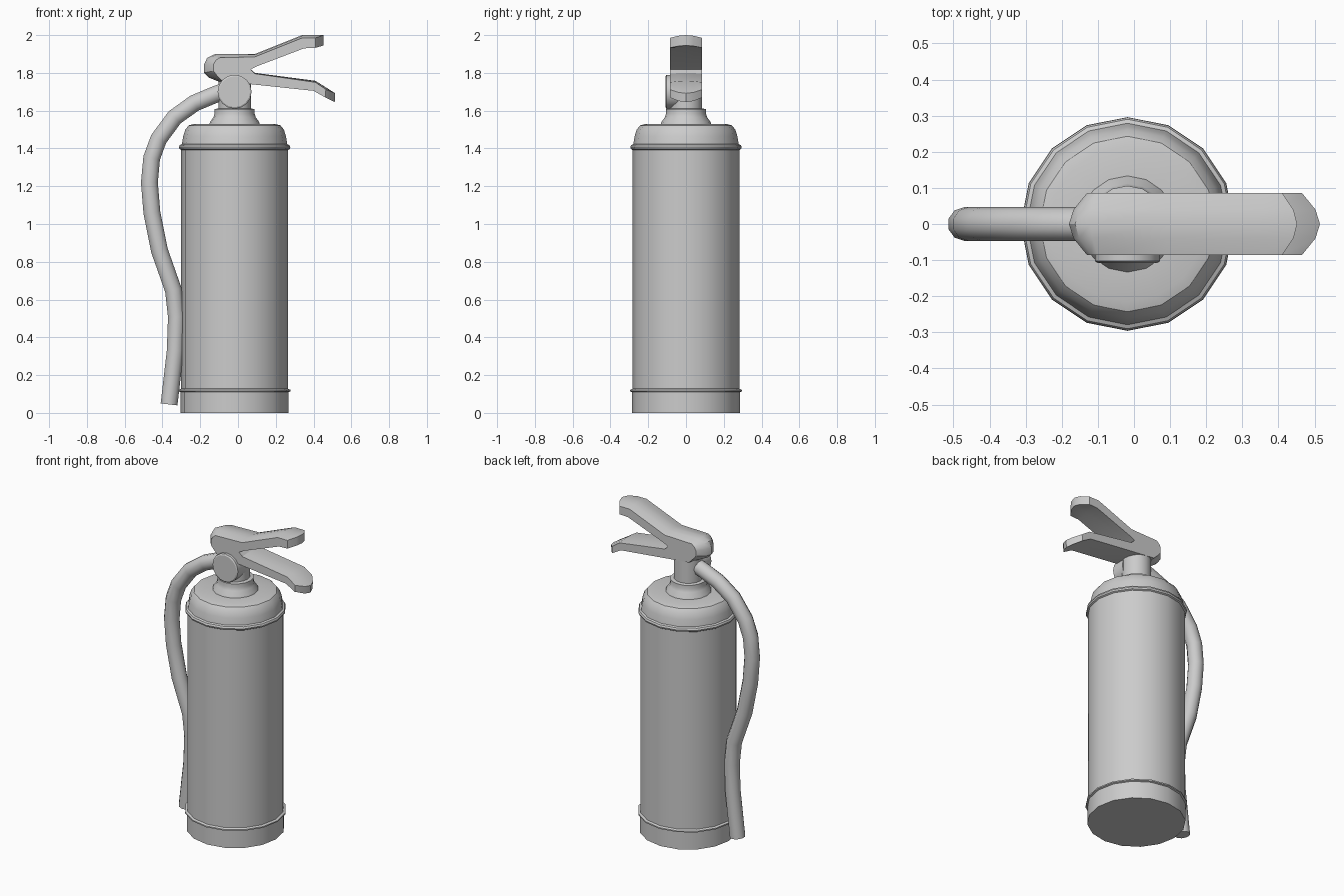
import bpy, bmesh
from math import cos, sin, pi, radians

if "Cube" in bpy.data.objects:
    bpy.data.objects.remove(bpy.data.objects["Cube"])

CX = -0.018  # axis of the cylinder body


def finish(bm, name):
    bmesh.ops.recalc_face_normals(bm, faces=bm.faces)
    me = bpy.data.meshes.new(name)
    bm.to_mesh(me)
    bm.free()
    ob = bpy.data.objects.new(name, me)
    bpy.context.collection.objects.link(ob)
    bpy.ops.object.select_all(action='DESELECT')
    ob.select_set(True)
    bpy.context.view_layer.objects.active = ob
    bpy.ops.object.shade_smooth_by_angle(angle=radians(32))
    return ob


def loft(name, rings):
    """Bridge closed rings of points and cap both ends."""
    bm = bmesh.new()
    loops = [[bm.verts.new(p) for p in r] for r in rings]
    n = len(loops[0])
    for a, b in zip(loops, loops[1:]):
        for i in range(n):
            j = (i + 1) % n
            bm.faces.new((a[i], a[j], b[j], b[i]))
    bm.faces.new(loops[0])
    bm.faces.new(loops[-1])
    return finish(bm, name)


def lathe(name, profile, sides=16):
    return loft(name, [[(CX + r * cos(2 * pi * i / sides), r * sin(2 * pi * i / sides), z)
                        for i in range(sides)] for r, z in profile])


# Tank with base skirt, beads and rounded shoulder
lathe("tank", [(0.286, 0), (0.286, 0.11), (0.296, 0.114), (0.296, 0.122), (0.283, 0.128),
               (0.283, 1.392), (0.292, 1.397), (0.295, 1.407), (0.290, 1.418), (0.279, 1.423),
               (0.272, 1.465), (0.261, 1.50), (0.243, 1.522), (0.215, 1.53), (0.10, 1.53)])

# Neck collar and valve stem
lathe("neck", [(0.135, 1.525), (0.13, 1.54), (0.112, 1.565), (0.106, 1.585), (0.106, 1.608),
               (0.086, 1.612), (0.086, 1.78)])

# Round gauge on the front of the valve
loft("gauge", [[(CX + r * cos(2 * pi * i / 16), y, 1.70 + r * sin(2 * pi * i / 16))
                for i in range(16)]
               for y, r in ((-0.02, 0.09), (-0.103, 0.09), (-0.108, 0.082))])

# Handle and lever: side outline (x, z) with inset (dx, dz) towards the flanks
outline = [(-0.18, 1.845, 0.05, 0), (-0.163, 1.88, 0.045, -0.015), (-0.12, 1.90, 0.02, -0.02),
           (0.09, 1.90, 0, -0.015), (0.34, 2.00, 0, -0.015), (0.452, 2.00, -0.042, -0.015),
           (0.452, 1.945, -0.042, -0.012), (0.35, 1.93, 0, 0), (0.10, 1.835, 0, 0),
           (0.068, 1.818, 0, 0), (0.09, 1.80, 0, -0.004), (0.41, 1.758, 0, -0.008),
           (0.515, 1.692, -0.05, 0.02), (0.512, 1.645, -0.05, 0.025), (0.40, 1.705, 0, 0),
           (0.07, 1.74, 0, 0), (-0.08, 1.745, 0, 0.01), (-0.155, 1.775, 0.04, 0.015),
           (-0.18, 1.80, 0.05, 0.01)]
loft("handle", [[(x + t * dx, y, z + t * dz) for x, z, dx, dz in outline]
                for y, t in ((-0.086, 1), (-0.04, 0.25), (0, 0), (0.04, 0.25), (0.086, 1))])

# Hose
path = [(-0.04, 1.71), (-0.11, 1.69), (-0.23, 1.64), (-0.335, 1.565), (-0.42, 1.45),
        (-0.457, 1.35), (-0.469, 1.22), (-0.456, 1.06), (-0.416, 0.86), (-0.342, 0.65),
        (-0.326, 0.51), (-0.332, 0.33), (-0.365, 0.045)]
cu = bpy.data.curves.new("hose", 'CURVE')
cu.dimensions = '3D'
cu.bevel_depth = 0.047
cu.bevel_resolution = 3
cu.use_fill_caps = True
sp = cu.splines.new('POLY')
sp.points.add(len(path) - 1)
for p, (x, z) in zip(sp.points, path):
    p.co = (x, 0, z, 1)
sp.use_smooth = True
hose = bpy.data.objects.new("hose", cu)
bpy.context.collection.objects.link(hose)
bpy.ops.object.select_all(action='DESELECT')
hose.select_set(True)
bpy.context.view_layer.objects.active = hose
bpy.ops.object.convert(target='MESH')
bpy.ops.object.shade_smooth_by_angle(angle=radians(46))
